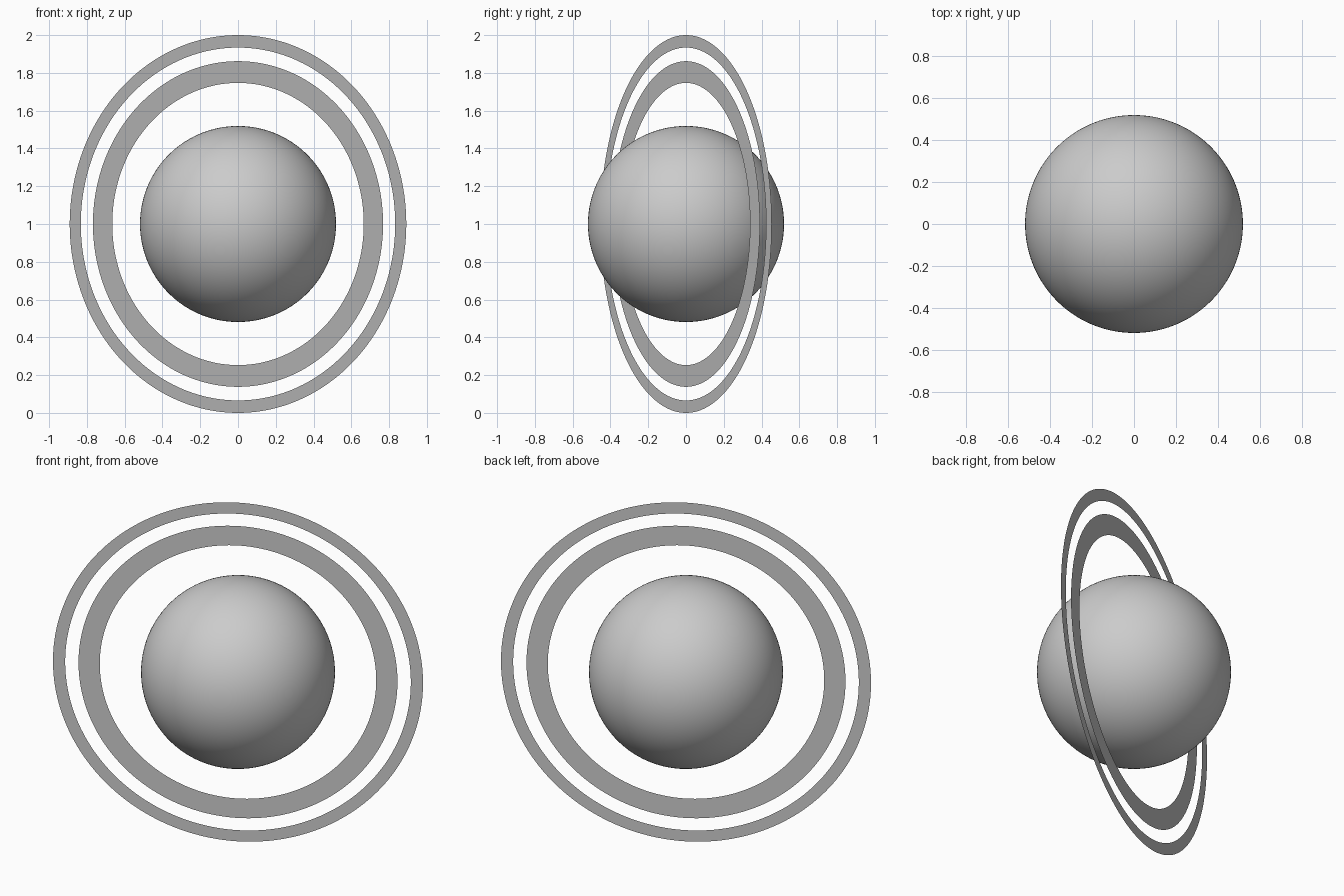
import bpy, bmesh
from math import radians, cos, sin, tau

if "Cube" in bpy.data.objects:
    bpy.data.objects.remove(bpy.data.objects["Cube"])

CENTRE = (0, 0, 1)
TILT = (radians(90), 0, radians(27))   # rings stand upright, turned about z
SEGMENTS = 192


def add_ring(name, inner, outer):
    """Flat, paper-thin annulus in the tilted ring plane."""
    bm = bmesh.new()
    pairs = []
    for i in range(SEGMENTS):
        a = tau * i / SEGMENTS
        pairs.append([bm.verts.new((r * cos(a), r * sin(a), 0)) for r in (inner, outer)])
    for i, (a, b) in enumerate(pairs):
        c, d = pairs[(i + 1) % SEGMENTS]
        bm.faces.new((a, b, d, c))
    mesh = bpy.data.meshes.new(name)
    bm.to_mesh(mesh)
    bm.free()
    ring = bpy.data.objects.new(name, mesh)
    ring.location, ring.rotation_euler = CENTRE, TILT
    bpy.context.collection.objects.link(ring)


# planet ball, its poles square to the ring plane
bpy.ops.mesh.primitive_uv_sphere_add(segments=128, ring_count=64, radius=0.519,
                                     location=CENTRE, rotation=TILT)
planet = bpy.context.object
planet.name = "planet"
bpy.ops.object.shade_smooth()

# two flat rings with a gap between
add_ring("inner_ring", 0.747, 0.862)
add_ring("outer_ring", 0.934, 1.0)
